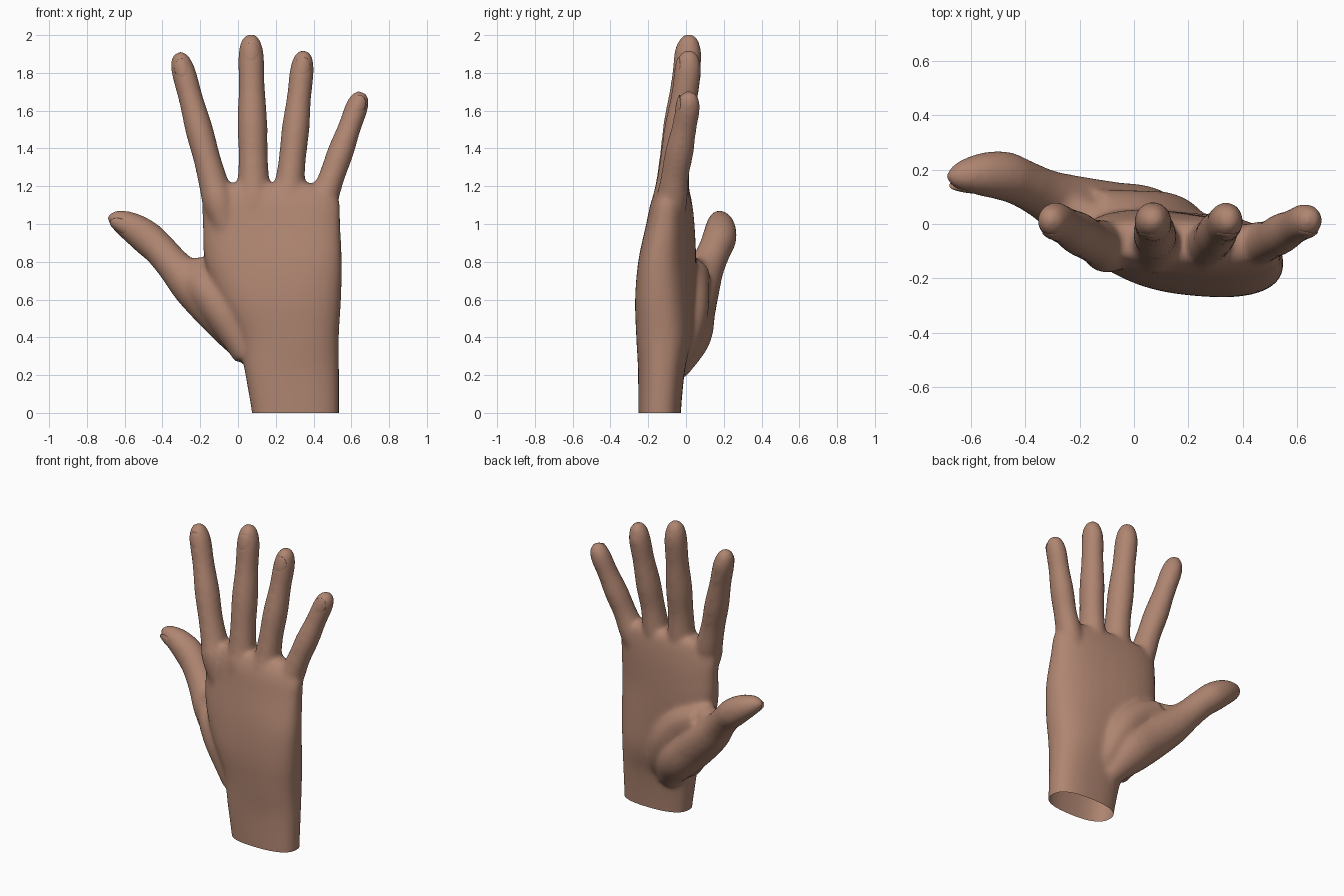
import bpy, bmesh, math
from mathutils import Vector, Matrix

if "Cube" in bpy.data.objects:
    bpy.data.objects.remove(bpy.data.objects["Cube"])

skin = bpy.data.materials.new("brown skin")
skin.diffuse_color = (0.43, 0.235, 0.165, 1)
skin.use_nodes = True
skin.node_tree.nodes["Principled BSDF"].inputs["Base Color"].default_value = skin.diffuse_color


def spline(rows, steps=5):
    """Catmull-Rom interpolation of section rows."""
    pts = [Vector(r) for r in rows]
    out = []
    for i in range(len(pts) - 1):
        p0, p1, p2 = pts[max(i - 1, 0)], pts[i], pts[i + 1]
        p3 = pts[min(i + 2, len(pts) - 1)]
        for s in range(steps):
            t = s / steps
            out.append(0.5 * (2 * p1 + (p2 - p0) * t + (2 * p0 - 5 * p1 + 4 * p2 - p3) * t ** 2
                              + (3 * p1 - p0 - 3 * p2 + p3) * t ** 3))
    return out + [pts[-1]]


def loft(bm, rows, power=2.0, flat=False, sides=32):
    """Skin rings of (x, y, z, half width, half depth[, tilt]) into a closed tube."""
    rows = spline(rows)
    rings = []
    for i, r in enumerate(rows):
        c = Vector(r[:3])
        if flat:
            side, depth = Vector((1, r[5], 0)), Vector((0, 1, 0))
        else:
            a, b = rows[max(i - 1, 0)], rows[min(i + 1, len(rows) - 1)]
            tan = (Vector(b[:3]) - Vector(a[:3])).normalized()
            side = Vector((0, 1, 0)).cross(tan).normalized()
            depth = tan.cross(side)
        ring = []
        for k in range(sides):
            ang = math.tau * k / sides
            u, v = math.cos(ang), math.sin(ang)
            u = math.copysign(abs(u) ** (2 / power), u)
            v = math.copysign(abs(v) ** (2 / power), v)
            ring.append(bm.verts.new(c + side * u * r[3] + depth * v * r[4]))
        rings.append(ring)
    for a, b in zip(rings, rings[1:]):
        for k in range(sides):
            n = (k + 1) % sides
            bm.faces.new((a[k], a[n], b[n], b[k]))
    bm.faces.new(rings[0][::-1])
    bm.faces.new(rings[-1])


def make_object(name, bm):
    mesh = bpy.data.meshes.new(name)
    bm.to_mesh(mesh)
    bm.free()
    mesh.materials.append(skin)
    for p in mesh.polygons:
        p.use_smooth = True
    ob = bpy.data.objects.new(name, mesh)
    bpy.context.collection.objects.link(ob)
    return ob


def nail(name, centre, along, normal, width, length):
    """Thin plate wrapped over the fingertip."""
    along = along.normalized()
    normal = (normal - along * normal.dot(along)).normalized()
    side = along.cross(normal)
    m = Matrix((side * width, normal * 0.009, along * length)).transposed().to_4x4()
    m.translation = centre
    bm = bmesh.new()
    bmesh.ops.create_uvsphere(bm, u_segments=20, v_segments=12, radius=1)
    for v in bm.verts:
        v.co.y -= 1.8 * v.co.x ** 2
    bm.transform(m)
    bmesh.ops.recalc_face_normals(bm, faces=bm.faces)
    make_object(name, bm)


bm = bmesh.new()

# wrist and palm: z, left x, right x, centre y, half depth, tilt
palm = [(-0.12, 0.085, 0.534, -0.14, 0.112, 0), (0.0, 0.073, 0.535, -0.14, 0.113, 0),
        (0.22, 0.035, 0.535, -0.13, 0.124, 0), (0.4, 0.0, 0.534, -0.115, 0.147, -0.05),
        (0.6, -0.1, 0.546, -0.112, 0.152, -0.09), (0.8, -0.175, 0.55, -0.1, 0.142, -0.12),
        (1.0, -0.187, 0.542, -0.083, 0.12, -0.09), (1.12, -0.19, 0.537, -0.077, 0.103, -0.06),
        (1.19, -0.17, 0.49, -0.07, 0.08, -0.04), (1.215, -0.14, 0.4, -0.07, 0.055, -0.03)]
loft(bm, [((a + b) / 2, y, z, (b - a) / 2, d, t) for z, a, b, y, d, t in palm], 2.5, True)

# fingers: base x, base z, tip x, tip z, half width, half depth
fingers = {"index": (-0.125, 1.2, -0.316, 1.91, 0.08, 0.088),
           "middle": (0.083, 1.2, 0.067, 2.005, 0.086, 0.09),
           "ring": (0.272, 1.2, 0.35, 1.92, 0.08, 0.088),
           "little": (0.46, 1.15, 0.658, 1.7, 0.076, 0.082)}
# position along the finger, thickness factor, y
profile = [(-0.5, 0.6, -0.105), (-0.3, 0.88, -0.092), (-0.12, 1.06, -0.087), (0.0, 1.0, -0.072),
           (0.2, 0.9, -0.058), (0.42, 0.92, -0.035), (0.65, 0.81, -0.01), (0.85, 0.8, 0.01),
           (0.95, 0.62, 0.014), (0.99, 0.36, 0.014), (1.0, 0.15, 0.014)]
for name, (bx, bz, tx, tz, w, d) in fingers.items():
    loft(bm, [(bx + (tx - bx) * t, y, bz + (tz - bz) * t, w * f, d * f) for t, f, y in profile])
    t = 0.88
    nail(name + "_nail", Vector((bx + (tx - bx) * t, 0.012 - d * 0.68, bz + (tz - bz) * t)),
         Vector((tx - bx, 0.2 * (tz - bz), tz - bz)), Vector((0, -1, 0.2)), w * 0.55, 0.052)

# thumb, its fleshy base, the palm mound, the back of the thumb and the web
thumb = [(0.17, -0.06, 0.22, 0.07), (0.06, -0.005, 0.4, 0.135), (-0.09, 0.02, 0.545, 0.137),
         (-0.24, 0.068, 0.675, 0.115), (-0.33, 0.11, 0.77, 0.094), (-0.41, 0.15, 0.86, 0.088),
         (-0.48, 0.177, 0.925, 0.091), (-0.56, 0.182, 0.982, 0.08), (-0.635, 0.177, 1.02, 0.057),
         (-0.675, 0.175, 1.034, 0.032), (-0.69, 0.175, 1.038, 0.012)]
mound = [(0.24, -0.1, 0.22, 0.06), (0.19, -0.035, 0.36, 0.095), (0.12, 0.005, 0.52, 0.11),
         (0.0, 0.015, 0.66, 0.11), (-0.15, 0.045, 0.74, 0.085)]
thumb_back = [(0.06, -0.1, 0.3, 0.08), (0.0, -0.08, 0.42, 0.1), (-0.07, -0.055, 0.54, 0.115),
              (-0.15, -0.015, 0.64, 0.11), (-0.25, 0.06, 0.71, 0.085)]
web = [(-0.3, 0.09, 0.745, 0.07), (-0.18, 0.025, 0.755, 0.072), (0.0, -0.04, 0.77, 0.08)]
for part in (thumb, mound, thumb_back, web):
    loft(bm, [(x, y, z, r, r) for x, y, z, r in part])
thumb_normal = Vector((-0.35, -0.85, -0.4)).normalized()
nail("thumb_nail", Vector((-0.605, 0.178, 1.006)) + thumb_normal * 0.058,
     Vector((-0.7, 0.1, 0.45)), thumb_normal, 0.042, 0.062)

# fuse everything into one skin and soften it
bmesh.ops.recalc_face_normals(bm, faces=bm.faces)
source = make_object("hand_source", bm)
remesh = source.modifiers.new("fuse", 'REMESH')
remesh.mode = 'VOXEL'
remesh.voxel_size = 0.013
soft = source.modifiers.new("soften", 'SMOOTH')
soft.factor = 0.5
soft.iterations = 16
deps = bpy.context.evaluated_depsgraph_get()
fused = bpy.data.meshes.new_from_object(source.evaluated_get(deps))
bpy.data.objects.remove(source)

# cut the wrist open at the ground
bm = bmesh.new()
bm.from_mesh(fused)
bmesh.ops.bisect_plane(bm, geom=bm.verts[:] + bm.edges[:] + bm.faces[:], plane_co=(0, 0, 0),
                       plane_no=(0, 0, 1), clear_inner=True)
for f in bm.faces:
    f.material_index = 0
make_object("hand", bm)
